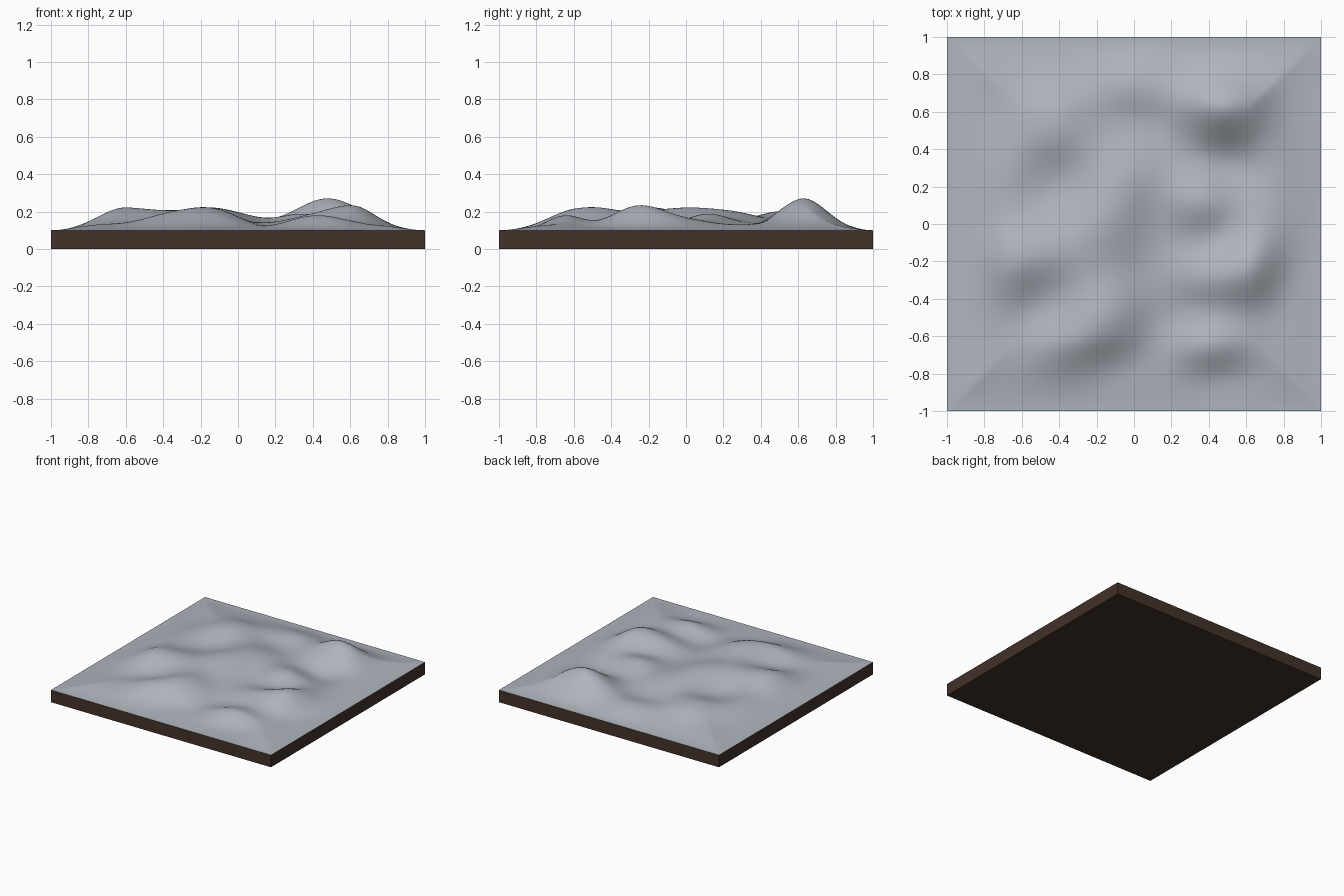
import bpy
import bmesh
import math

cube = bpy.data.objects.get("Cube")
if cube:
    bpy.data.objects.remove(cube, do_unlink=True)

PLINTH_TOP = 0.1   # height of the plinth, where the ground meets its rim
RIM_FADE = 0.4     # distance over which the ground sinks to the rim
SPREAD = 0.17      # radius of one landform
BASE = 0.06        # ordinary ground level above the plinth

# Landforms: x, y and height, in hundredths
HILLS = [
    (48, 62, 27), (70, 66, 18), (-42, 48, 20), (0, 28, 19), (-12, 2, 22),
    (40, 8, 18), (62, -20, 23), (40, -30, 19), (42, -64, 18), (-14, -50, 22),
    (-40, -62, 19), (-62, -20, 22), (-40, -22, 20), (-62, 0, 18), (0, 80, 15),
]
HOLLOWS = [
    (0, 58, 14), (18, 40, 14), (12, -32, 14), (20, -62, 13), (-45, -42, 15),
    (-70, -45, 14), (-42, 28, 15), (-20, 62, 16), (50, 40, 14), (70, 30, 13),
    (45, -8, 15), (42, -48, 15), (65, -60, 14), (-65, 20, 16), (-70, 60, 14),
    (15, 8, 16), (80, -30, 13), (-60, -70, 14), (-10, -78, 12), (45, -80, 12),
    (22, 70, 17), (48, 22, 14),
]


def make_material(name, colour):
    mat = bpy.data.materials.new(name)
    mat.use_nodes = True
    mat.diffuse_color = (*colour, 1)
    shader = mat.node_tree.nodes["Principled BSDF"]
    shader.inputs["Base Color"].default_value = (*colour, 1)
    shader.inputs["Roughness"].default_value = 0.9
    return mat


def make_object(name, bm, mat):
    mesh = bpy.data.meshes.new(name)
    bm.to_mesh(mesh)
    bm.free()
    mesh.materials.append(mat)
    obj = bpy.data.objects.new(name, mesh)
    bpy.context.collection.objects.link(obj)
    return obj


def rim_fade(x, y):
    """Smooth step from the nearest edge inwards."""
    t = min(1, max(0, (1 - max(abs(x), abs(y))) / RIM_FADE))
    return t * t * (3 - 2 * t)


def bump(dx, dy):
    return math.exp(-(dx * dx + dy * dy) / (2 * SPREAD * SPREAD))


# Fit one soft bump per landform so that the ground passes through each height
points = [(x / 100, y / 100, z / 100) for x, y, z in HILLS + HOLLOWS]
weights = [0.0] * len(points)


def relief(x, y):
    return BASE + sum(w * bump(x - px, y - py)
                      for w, (px, py, pz) in zip(weights, points))


for step in range(60):
    for i, (x, y, z) in enumerate(points):
        weights[i] += (z - PLINTH_TOP) / rim_fade(x, y) - relief(x, y)

stone = make_material("pale grey stone", (0.43, 0.46, 0.51))
earth = make_material("dark brown earth", (0.056, 0.032, 0.022))

# Rolling ground
bm = bmesh.new()
bmesh.ops.create_grid(bm, x_segments=110, y_segments=110, size=1)
for v in bm.verts:
    x, y = v.co.x, v.co.y
    v.co.z = PLINTH_TOP + rim_fade(x, y) * max(0, relief(x, y))
for f in bm.faces:
    f.smooth = True
make_object("rolling_ground", bm, stone)

# Square plinth, open beneath the ground
bm = bmesh.new()
bmesh.ops.create_cube(bm, size=2)
for v in bm.verts:
    v.co.z = PLINTH_TOP if v.co.z > 0 else 0
bm.normal_update()
top = [f for f in bm.faces if f.normal.z > 0.5]
bmesh.ops.delete(bm, geom=top, context="FACES_ONLY")
make_object("plinth", bm, earth)
